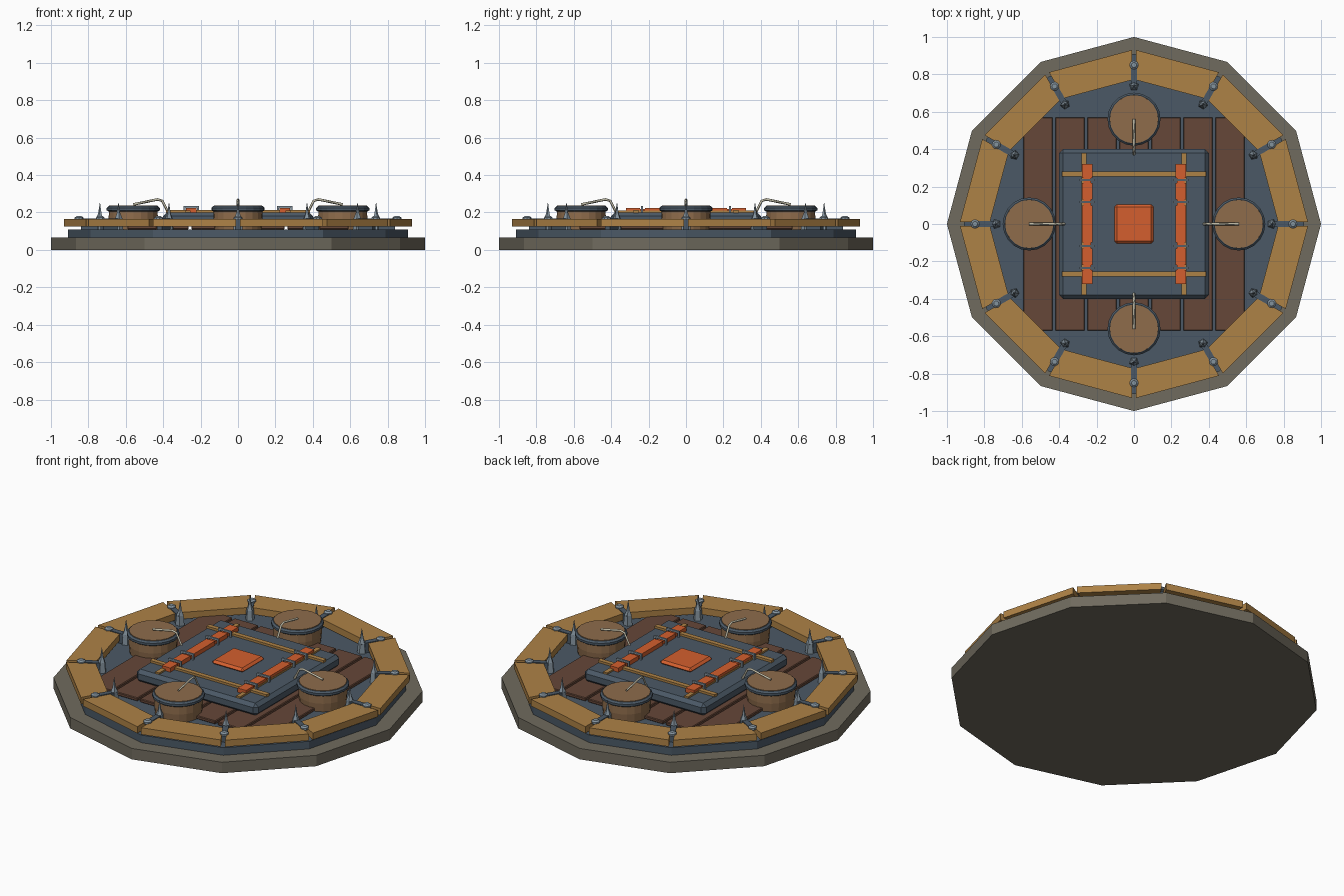
import bpy, bmesh
from math import cos, sin, pi, radians
from mathutils import Vector, Matrix

old = bpy.data.objects.get("Cube")
if old:
    bpy.data.objects.remove(old, do_unlink=True)


def material(name, rgb):
    lin = [(c / 255 / 12.92 if c < 10 else ((c / 255 + 0.055) / 1.055) ** 2.4) for c in rgb]
    m = bpy.data.materials.new(name)
    m.use_nodes = True
    m.diffuse_color = (*lin, 1)
    m.node_tree.nodes["Principled BSDF"].inputs["Base Color"].default_value = (*lin, 1)
    return m


STONE = material("grey stone", (112, 107, 94))
STEEL = material("dark steel", (75, 89, 102))
OAK = material("golden wood", (174, 130, 70))
PLANK = material("dark brown wood", (102, 71, 56))
DRUM = material("barrel brown", (142, 108, 75))
ORANGE = material("bright orange", (212, 95, 46))
METAL = material("light steel", (132, 147, 158))
CORD = material("pale cord", (192, 187, 166))


def finish(name, bm, mat, bevel=0):
    bmesh.ops.recalc_face_normals(bm, faces=bm.faces)
    mesh = bpy.data.meshes.new(name)
    bm.to_mesh(mesh)
    bm.free()
    mesh.materials.append(mat)
    ob = bpy.data.objects.new(name, mesh)
    bpy.context.collection.objects.link(ob)
    if bevel:
        mod = ob.modifiers.new("Chamfer", "BEVEL")
        mod.width = bevel
        mod.segments = 1
    return ob


def prism(name, outline, z0, z1, mat, bevel=0):
    """Extrude a flat outline from z0 to z1."""
    bm = bmesh.new()
    face = bm.faces.new([bm.verts.new((x, y, z0)) for x, y in outline])
    ext = bmesh.ops.extrude_face_region(bm, geom=[face])
    for v in ext["geom"]:
        if isinstance(v, bmesh.types.BMVert):
            v.co.z = z1
    return finish(name, bm, mat, bevel)


def box(name, x, y, w, d, z0, z1, mat, bevel=0):
    pts = [(x + sx * w / 2, y + sy * d / 2) for sx, sy in ((-1, -1), (1, -1), (1, 1), (-1, 1))]
    return prism(name, pts, z0, z1, mat, bevel)


def ring(n, r):
    return [(r * cos(2 * pi * i / n), r * sin(2 * pi * i / n)) for i in range(n)]


def lathe(name, profile, n, mat):
    """Spin a closed (radius, z) profile round the z axis."""
    bm = bmesh.new()
    vs = [bm.verts.new((r, 0, z)) for r, z in profile]
    es = [bm.edges.new((a, b)) for a, b in zip(vs, vs[1:])]
    bmesh.ops.spin(bm, geom=vs + es, cent=(0, 0, 0), axis=(0, 0, 1), angle=2 * pi, steps=n)
    bmesh.ops.remove_doubles(bm, verts=bm.verts, dist=0.0001)
    return finish(name, bm, mat)


def place(ob, angle, radius=0):
    """Turn a part round the centre and move it outward."""
    ob.matrix_world = Matrix.Rotation(angle, 4, "Z") @ Matrix.Translation((radius, 0, 0))
    return ob


# Twelve-sided foundation
prism("stone_base", ring(12, 1.0), 0, 0.065, STONE)
prism("steel_deck", ring(12, 0.91), 0.065, 0.11, STEEL)

# Floor planks
for i in range(7):
    box(f"floor_plank_{i}", (i - 3) * 0.171, 0, 0.157, 1.14, 0.11, 0.13, PLANK, 0.004)

# Wooden rim with brackets, bolts and spikes at each joint
corner = Vector((cos(radians(30)), sin(radians(30))))
shift = Vector((sin(radians(30)), -cos(radians(30)))) * 0.012
for k in range(12):
    a = k * pi / 6
    outline = [(0.77, 0.012), (0.93, 0.012), corner * 0.93 + shift, corner * 0.77 + shift]
    place(prism(f"rim_beam_{k}", outline, 0.125, 0.165, OAK), a)
    place(box(f"rim_bracket_{k}", 0, 0, 0.11, 0.032, 0.11, 0.169, STEEL), a, 0.785)
    place(lathe(f"rim_bolt_{k}", [(0, 0.16), (0.024, 0.16), (0.024, 0.172), (0.014, 0.18), (0, 0.18)],
                8, METAL), a, 0.85)
    place(lathe(f"spike_{k}", [(0, 0.11), (0.026, 0.11), (0.021, 0.168), (0.01, 0.195), (0, 0.257)],
                5, METAL), a, 0.738)

# Four barrels with hoops and a bent cord to the central plate
for k in range(4):
    a = k * pi / 2
    place(lathe(f"barrel_{k}", [(0, 0.11), (0.127, 0.11), (0.132, 0.16), (0.129, 0.237), (0, 0.237)],
                20, DRUM), a, 0.56)
    place(lathe(f"barrel_hoop_{k}", [(0.125, 0.205), (0.132, 0.205), (0.142, 0.212), (0.142, 0.225),
                                     (0.132, 0.234), (0.125, 0.234)], 20, STEEL), a, 0.56)
    curve = bpy.data.curves.new(f"cord_{k}", "CURVE")
    curve.dimensions = "3D"
    curve.bevel_depth = 0.007
    curve.bevel_resolution = 0
    curve.use_fill_caps = True
    curve.materials.append(CORD)
    path = curve.splines.new("POLY")
    points = [(0.56, 0.243), (0.43, 0.27), (0.405, 0.262), (0.368, 0.19)]
    path.points.add(len(points) - 1)
    for p, (x, z) in zip(path.points, points):
        p.co = (x, 0, z, 1)
    cord = bpy.data.objects.new(f"cord_{k}", curve)
    bpy.context.collection.objects.link(cord)
    place(cord, a)

# Central steel plate and orange block
box("central_plate", 0, 0, 0.8, 0.8, 0.125, 0.2, STEEL, 0.02)
box("centre_block", 0, 0, 0.21, 0.21, 0.195, 0.222, ORANGE, 0.014)

# Wooden strips, orange bars and staples on both sides of the plate
for side, s in (("left", 1), ("right", -1)):
    box(f"cross_strip_{side}", 0, s * 0.267, 0.77, 0.028, 0.198, 0.213, OAK)
    box(f"long_strip_{side}", s * 0.267, 0, 0.026, 0.76, 0.198, 0.21, OAK)
    x = s * 0.25
    box(f"orange_core_{side}", x, 0, 0.042, 0.62, 0.2, 0.218, ORANGE)
    for i, (y, d) in enumerate(((0.283, 0.075), (0.175, 0.09), (0, 0.2), (-0.175, 0.09), (-0.283, 0.075))):
        box(f"orange_bar_{side}_{i}", x, y, 0.056, d, 0.2, 0.225, ORANGE)
    for i, y in enumerate((0.235, 0.117, -0.117, -0.235)):
        box(f"staple_top_{side}_{i}", x, y, 0.084, 0.011, 0.224, 0.235, METAL)
        for e in (-1, 1):
            box(f"staple_leg_{side}_{i}_{e}", x + e * 0.037, y, 0.01, 0.011, 0.195, 0.23, METAL)
